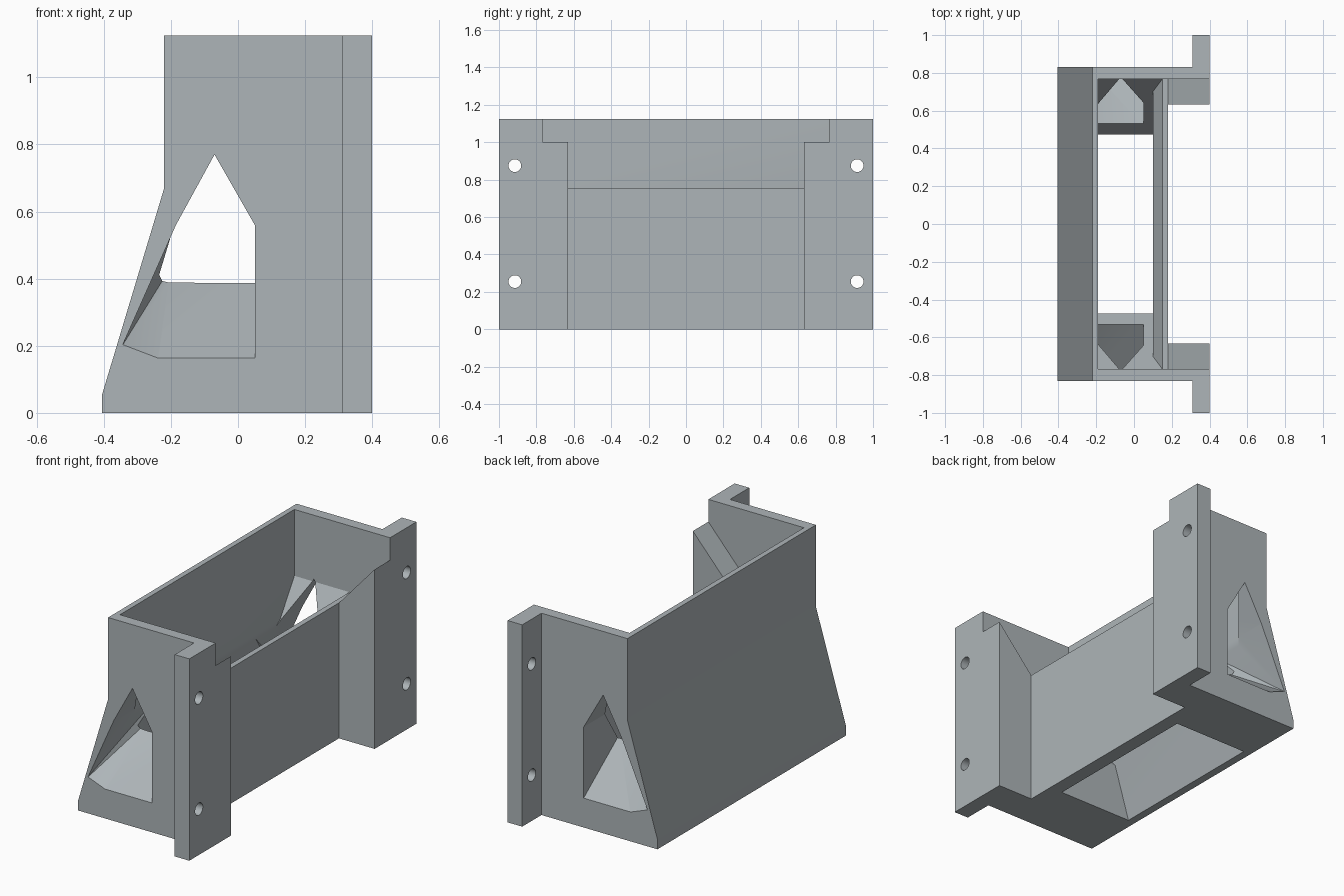
import bpy, bmesh, math
from mathutils import Vector, Matrix

if "Cube" in bpy.data.objects:
    bpy.data.objects.remove(bpy.data.objects["Cube"])

grey = bpy.data.materials.new("light grey plastic")
grey.diffuse_color = (0.42, 0.46, 0.48, 1)
grey.use_nodes = True
grey.node_tree.nodes["Principled BSDF"].inputs["Base Color"].default_value = grey.diffuse_color


def finish(bm, name):
    bmesh.ops.recalc_face_normals(bm, faces=bm.faces)
    mesh = bpy.data.meshes.new(name)
    bm.to_mesh(mesh)
    bm.free()
    obj = bpy.data.objects.new(name, mesh)
    bpy.context.collection.objects.link(obj)
    mesh.materials.append(grey)
    return obj


def prism(name, points, axis, start, end):
    """Extrude a 2D outline along an axis; points are the other two axes in order."""
    def place(p, d):
        return {"x": (d, *p), "y": (p[0], d, p[1]), "z": (*p, d)}[axis]
    bm = bmesh.new()
    a = [bm.verts.new(place(p, start)) for p in points]
    b = [bm.verts.new(place(p, end)) for p in points]
    bm.faces.new(a)
    bm.faces.new(b)
    for i in range(len(a)):
        j = (i + 1) % len(a)
        bm.faces.new((a[i], a[j], b[j], b[i]))
    return finish(bm, name)


def hull(name, points):
    bm = bmesh.new()
    verts = [bm.verts.new(p) for p in points]
    bmesh.ops.convex_hull(bm, input=verts)
    return finish(bm, name)


def combine(target, tool, operation):
    """Apply a boolean and remove the tool."""
    mod = target.modifiers.new("cut", "BOOLEAN")
    mod.operation, mod.object, mod.solver = operation, tool, "EXACT"
    deps = bpy.context.evaluated_depsgraph_get()
    old = target.data
    target.data = bpy.data.meshes.new_from_object(target.evaluated_get(deps))
    target.modifiers.clear()
    bpy.data.meshes.remove(old)
    bpy.data.objects.remove(tool)


# Solid body with the sloping left wall
body = prism("hopper_body", [(-.405, 0), (-.405, .055), (-.22, .67), (-.22, 1.125),
                             (.40, 1.125), (.40, 0)], "y", -.83, .83)

# Mounting flanges
for s in (-1, 1):
    flange = prism("flange", [(.31, s * .80), (.40, s * .80), (.40, s), (.31, s)],
                   "z", 0, 1.125)
    combine(body, flange, "UNION")

# Recess between the two mounting blocks
combine(body, prism("recess", [(.18, -.632), (.5, -.632), (.5, .632), (.18, .632)],
                    "z", -.1, 1.3), "DIFFERENCE")

# Funnel cavity: side outline crossed with end outline
cavity = prism("cavity", [(-.39, -.1), (-.36, 0), (-.19, .56), (-.19, 1.3), (.45, 1.3),
                          (.45, 1.056), (.18, .755), (.15, .755), (.10, .65), (.10, -.1)],
               "y", -.95, .95)
ends = prism("ends", [(-.475, -.2), (-.475, .30), (-.768, .755), (-.768, 1.4),
                      (.768, 1.4), (.768, .755), (.475, .30), (.475, -.2)], "x", -.6, .6)
combine(cavity, ends, "INTERSECT")
combine(body, cavity, "DIFFERENCE")

# End windows with sloping chute floors
for s in (-1, 1):
    outer = [(-.07, .77), (.05, .56), (.05, .16), (-.24, .16), (-.345, .2), (-.185, .56)]
    inner = [(-.07, .77, .4), (.05, .56, .4), (-.185, .56, .4),
             (-.2, .435, .47), (.05, .395, .52)]
    window = hull("window", [(x, s * .835, z) for x, z in outer]
                  + [(x, s * y, z) for x, z, y in inner])
    combine(body, window, "DIFFERENCE")

# Bolt holes
for s in (-1, 1):
    for z in (.255, .875):
        ring = [(s * .915 + .034 * math.cos(math.tau * i / 32),
                 z + .034 * math.sin(math.tau * i / 32)) for i in range(32)]
        combine(body, prism("bolt_hole", ring, "x", .25, .5), "DIFFERENCE")

bpy.context.view_layer.objects.active = body
body.select_set(True)
bpy.ops.object.shade_smooth_by_angle(angle=math.radians(25))
